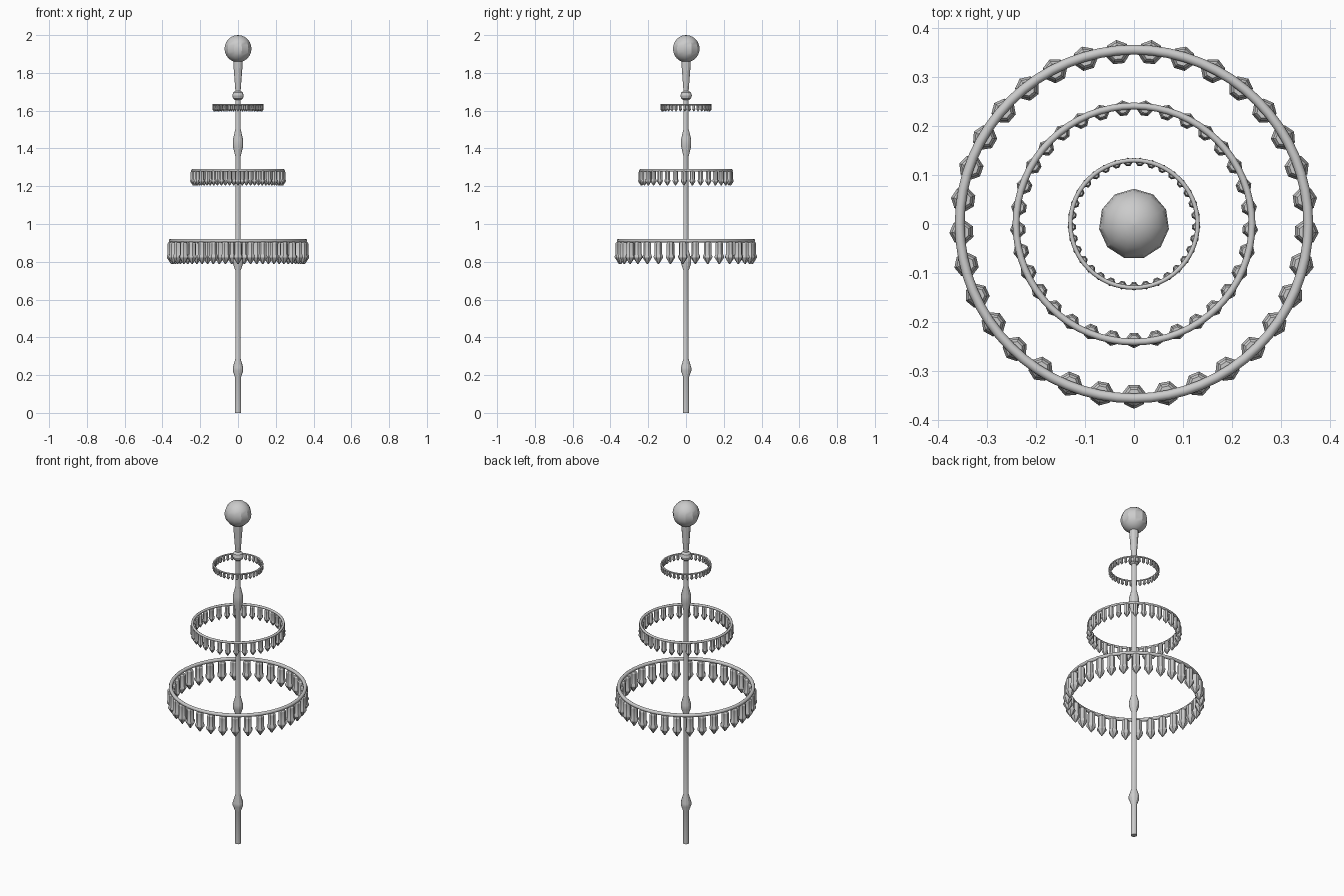
import bpy, bmesh, math
from mathutils import Vector

if "Cube" in bpy.data.objects:
    bpy.data.objects.remove(bpy.data.objects["Cube"])


def add_lathe(bm, profile, sides, centre=(0, 0), phase=0.0):
    """Revolve an (r, z) profile, listed bottom to top, and cap its ends."""
    loops = []
    for r, z in profile:
        loops.append([bm.verts.new((centre[0] + r * math.cos(phase + math.tau * i / sides),
                                    centre[1] + r * math.sin(phase + math.tau * i / sides), z))
                      for i in range(sides)])
    for a, b in zip(loops, loops[1:]):
        for i in range(sides):
            j = (i + 1) % sides
            bm.faces.new((a[i], a[j], b[j], b[i]))
    bm.faces.new(loops[0][::-1])
    bm.faces.new(loops[-1])


def finish(bm, name, angle=30):
    mesh = bpy.data.meshes.new(name)
    bm.to_mesh(mesh)
    bm.free()
    obj = bpy.data.objects.new(name, mesh)
    bpy.context.collection.objects.link(obj)
    bpy.ops.object.select_all(action='DESELECT')
    obj.select_set(True)
    bpy.context.view_layer.objects.active = obj
    bpy.ops.object.shade_smooth_by_angle(angle=math.radians(angle))
    return obj


# Pole with three turned swellings
bm = bmesh.new()
add_lathe(bm, [(.016, 0), (.016, .19), (.028, .222), (.028, .24), (.0145, .285),
               (.0145, .755), (.027, .79), (.027, .815), (.0145, .86),
               (.0145, 1.36), (.027, 1.41), (.027, 1.45), (.0145, 1.50),
               (.0145, 1.68)], 11, phase=math.pi / 2)
finish(bm, "pole")

# Small collar bead and flared neck
bm = bmesh.new()
add_lathe(bm, [(.014, 1.655), (.026, 1.664), (.031, 1.68), (.026, 1.696),
               (.014, 1.705), (.0245, 1.84), (.0245, 1.88)], 11, phase=math.pi / 2)
finish(bm, "collar_and_neck")

# Finial ball
R, STEPS = .072, 12
bm = bmesh.new()
angles = [-math.pi / 2 + math.pi * (k + (.02 if k == 0 else -.02 if k == STEPS else 0)) / STEPS
          for k in range(STEPS + 1)]
add_lathe(bm, [(R * math.cos(a), 1.928 + R * math.sin(a)) for a in angles],
          11, phase=math.pi / 2)
finish(bm, "finial_ball")

# Drop profile: radius and height as fractions of the full drop
DROP = [(.12, 0), (1, .29), (1, .36), (.82, .44), (.82, .93), (.6, 1)]
COUNT = 33

# name, hoop radius, tube radius, hoop z, drop centre radius, drop radius, drop bottom, drop top
TIERS = [("lower", .356, .010, .912, .352, .0255, .788, .905),
         ("middle", .241, .007, 1.284, .237, .0165, 1.203, 1.281),
         ("upper", .130, .0045, 1.632, .127, .009, 1.596, 1.632)]

for name, hoop_r, tube, hoop_z, ring_r, drop_r, z0, z1 in TIERS:
    # Hoop
    bpy.ops.mesh.primitive_torus_add(location=(0, 0, hoop_z), major_radius=hoop_r,
                                     minor_radius=tube, major_segments=64, minor_segments=10)
    bpy.context.object.name = name + "_hoop"
    bpy.ops.object.shade_smooth_by_angle(angle=math.radians(40))

    # Pointed drops hanging all round the hoop, one at the front
    bm = bmesh.new()
    for i in range(COUNT):
        a = -math.pi / 2 + math.tau * i / COUNT
        add_lathe(bm, [(r * drop_r, z0 + h * (z1 - z0)) for r, h in DROP], 7,
                  (ring_r * math.cos(a), ring_r * math.sin(a)), a)
    finish(bm, name + "_drops")
